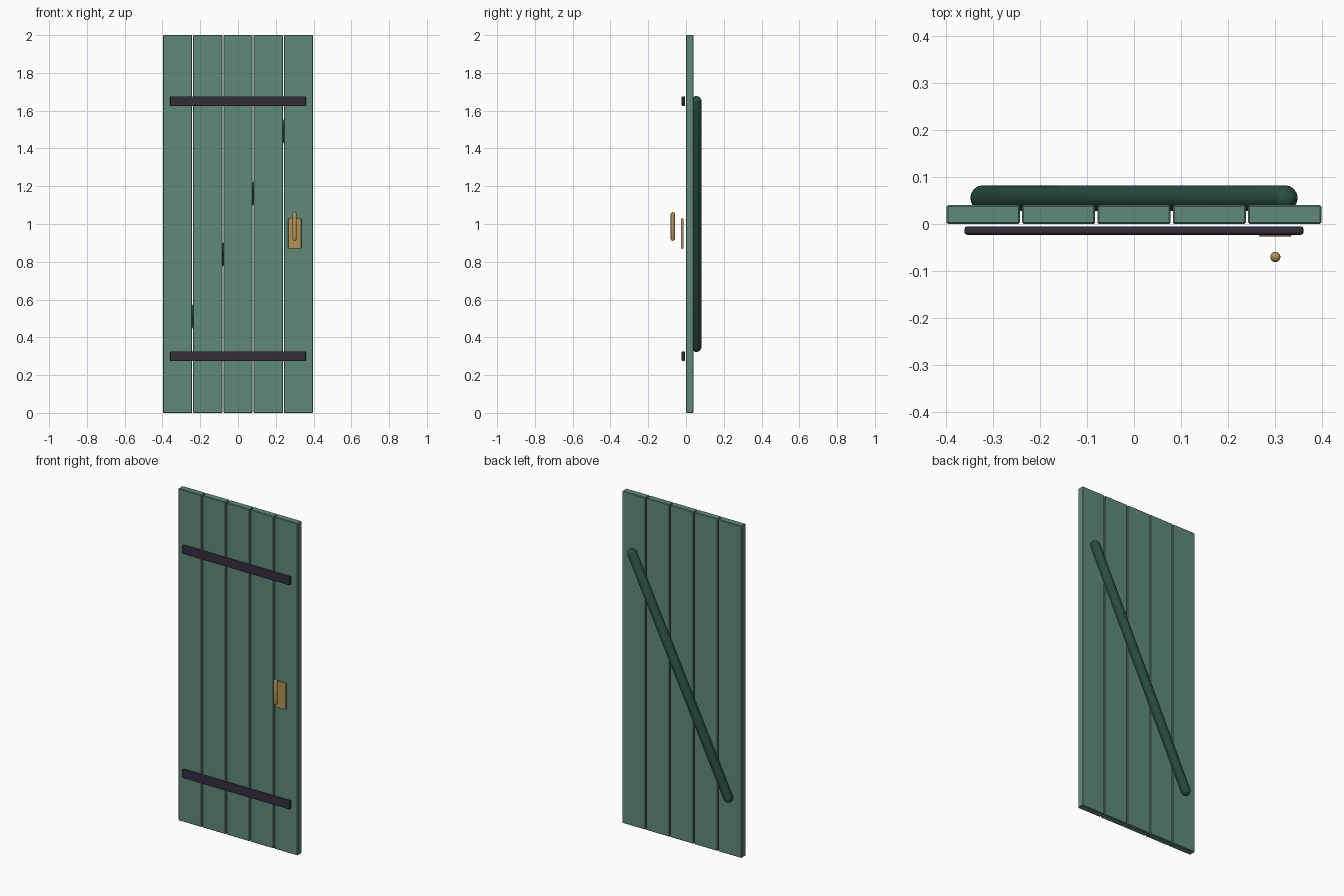
import bpy, bmesh, math
from mathutils import Vector, Matrix

if "Cube" in bpy.data.objects:
    bpy.data.objects.remove(bpy.data.objects["Cube"])


def material(name, rgb):
    mat = bpy.data.materials.new(name)
    mat.diffuse_color = (*rgb, 1)
    mat.use_nodes = True
    mat.node_tree.nodes["Principled BSDF"].inputs["Base Color"].default_value = mat.diffuse_color
    return mat


GREEN = material("painted_wood", (0.115, 0.255, 0.195))
DARK_GREEN = material("dark_painted_wood", (0.022, 0.075, 0.057))
IRON = material("iron", (0.036, 0.027, 0.046))
BRASS = material("brass", (0.45, 0.29, 0.09))


def add_object(name, bm, mat):
    mesh = bpy.data.meshes.new(name)
    bm.to_mesh(mesh)
    bm.free()
    mesh.materials.append(mat)
    obj = bpy.data.objects.new(name, mesh)
    bpy.context.collection.objects.link(obj)
    return obj


def box(name, center, size, mat, bevel, segments=1):
    bm = bmesh.new()
    bmesh.ops.create_cube(bm, size=1)
    bmesh.ops.scale(bm, vec=size, verts=bm.verts)
    bmesh.ops.translate(bm, vec=center, verts=bm.verts)
    bmesh.ops.bevel(bm, geom=bm.edges[:], offset=bevel, segments=segments,
                    profile=0.5, affect='EDGES')
    return add_object(name, bm, mat)


def capsule(name, start, end, radius, mat, sides=16):
    # a sphere split at its equator and stretched between two points
    start, end = Vector(start), Vector(end)
    axis = end - start
    bm = bmesh.new()
    bmesh.ops.create_uvsphere(bm, u_segments=sides, v_segments=9, radius=radius)
    for v in bm.verts:
        v.co.z += math.copysign(axis.length / 2, v.co.z)
    turn = Vector((0, 0, 1)).rotation_difference(axis.normalized()).to_matrix().to_4x4()
    bmesh.ops.transform(bm, matrix=Matrix.Translation((start + end) / 2) @ turn,
                        verts=bm.verts)
    for f in bm.faces:
        f.smooth = True
    return add_object(name, bm, mat)


# Five vertical planks with narrow gaps
for i in range(5):
    box(f"plank_{i + 1}", (0.16 * (i - 2), 0.02, 1), (0.155, 0.04, 2), GREEN, 0.003)

# Iron straps across the front
for label, z in (("lower", 0.30), ("upper", 1.65)):
    box(f"{label}_strap", (0, -0.014, z), (0.72, 0.018, 0.052), IRON, 0.006, 2)

# Rounded diagonal brace on the back
capsule("diagonal_brace", (-0.32, 0.055, 0.35), (0.32, 0.055, 1.65), 0.0275, DARK_GREEN)

# Latch plate and pull handle
box("latch_plate", (0.30, -0.02, 0.95), (0.07, 0.014, 0.16), BRASS, 0.004, 2)
capsule("pull_handle", (0.30, -0.07, 0.922), (0.30, -0.07, 1.052), 0.011, BRASS)
